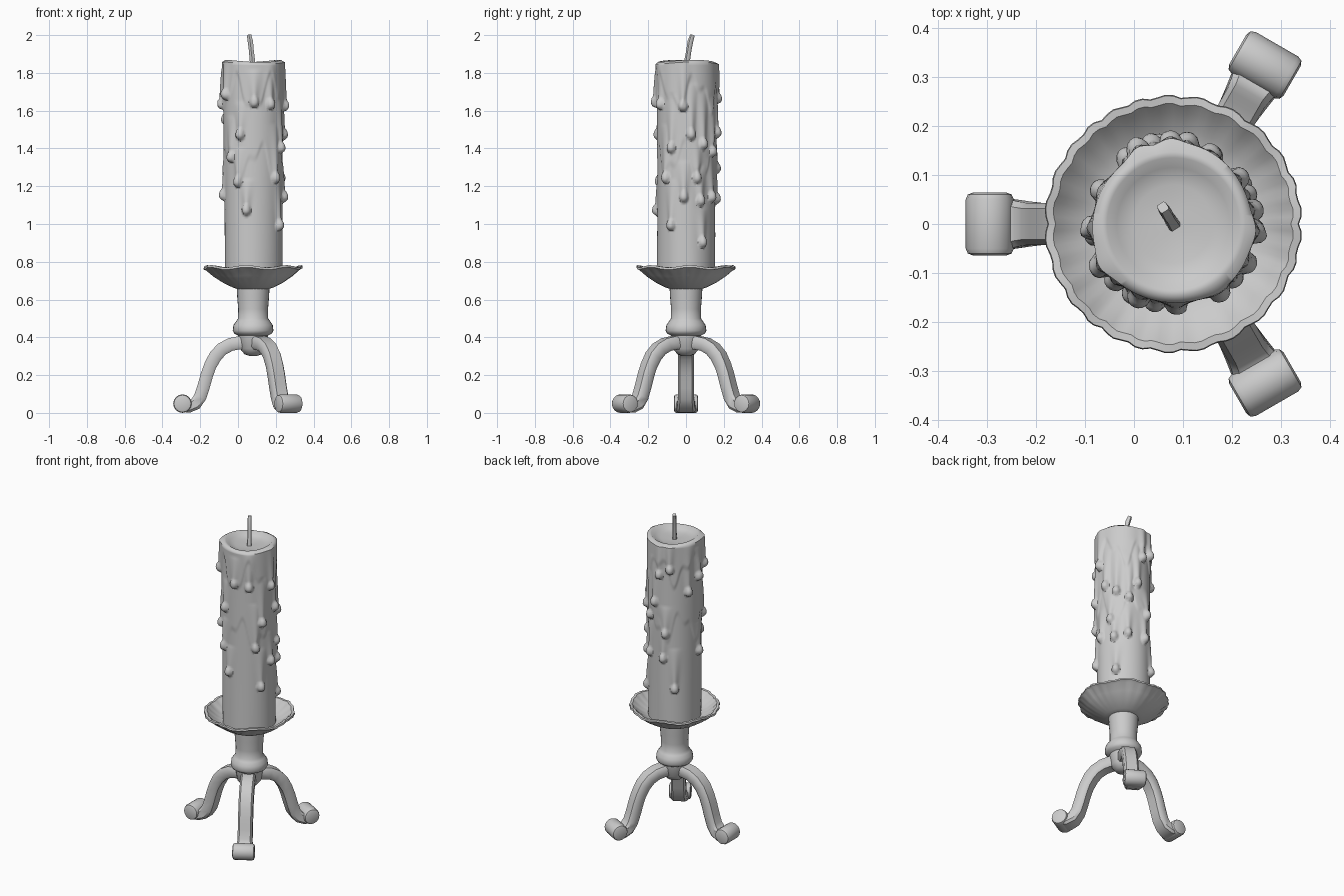
import bpy, bmesh, math, random
from mathutils import Vector, Matrix

random.seed(4)
if "Cube" in bpy.data.objects:
    bpy.data.objects.remove(bpy.data.objects["Cube"])

AXIS = Vector((0.08, 0, 0))

grey = bpy.data.materials.new("light grey")
grey.use_nodes = True
color = (0.6, 0.6, 0.6, 1)
grey.diffuse_color = color
grey.node_tree.nodes["Principled BSDF"].inputs["Base Color"].default_value = color


def finish(bm, name, angle=40):
    """Turn a bmesh into a shaded object standing on the candlestick axis."""
    bmesh.ops.recalc_face_normals(bm, faces=bm.faces)
    mesh = bpy.data.meshes.new(name)
    bm.to_mesh(mesh)
    bm.free()
    mesh.materials.append(grey)
    obj = bpy.data.objects.new(name, mesh)
    obj.location = AXIS
    bpy.context.collection.objects.link(obj)
    bpy.ops.object.select_all(action='DESELECT')
    obj.select_set(True)
    bpy.context.view_layer.objects.active = obj
    bpy.ops.object.shade_smooth_by_angle(angle=math.radians(angle))
    return obj


def skin(bm, rings):
    """Join successive closed rings of points and cap both ends."""
    rows = [[bm.verts.new(p) for p in ring] for ring in rings]
    for a, b in zip(rows, rows[1:]):
        for i in range(len(a)):
            j = (i + 1) % len(a)
            bm.faces.new((a[i], a[j], b[j], b[i]))
    bm.faces.new(rows[0])
    bm.faces.new(rows[-1])


def lathe(name, profile, sides, warp=None, angle=40):
    """Revolve (radius, height) points; warp may alter each point."""
    rings = []
    for r, z in profile:
        ring = []
        for i in range(sides):
            a = math.tau * i / sides
            rr, zz = warp(a, r, z) if warp else (r, z)
            ring.append((rr * math.cos(a), rr * math.sin(a), zz))
        rings.append(ring)
    bm = bmesh.new()
    skin(bm, rings)
    return finish(bm, name, angle)


# Turned stem with its collar and the knob under the legs
lathe("stem", [(0.015, 0.3), (0.045, 0.31), (0.07, 0.34), (0.08, 0.41), (0.1, 0.42),
               (0.108, 0.435), (0.104, 0.465), (0.09, 0.485), (0.08, 0.5), (0.079, 0.55),
               (0.084, 0.61), (0.088, 0.68)], 28)


# Drip dish with a scalloped rim
def scallop(a, r, z):
    k = max(0, (r - 0.15) / 0.11)
    wave = abs(math.sin(a * 13 + 0.6 * math.sin(3 * a)))
    return r + k * (0.008 * wave - 0.004), z + k * 0.006 * math.sin(a * 7 + 1)


lathe("drip_dish", [(0.08, 0.655), (0.11, 0.665), (0.16, 0.69), (0.21, 0.725), (0.245, 0.757),
                    (0.26, 0.765), (0.258, 0.776), (0.243, 0.776), (0.225, 0.757),
                    (0.19, 0.73), (0.15, 0.712), (0.05, 0.71)], 104, scallop)

# Wax drips: angle in degrees and height of the drop
drips = [(-178, 1.63), (-115, 1.47), (-136, 1.35), (-120, 1.22), (-103, 1.07), (-56, 1.63),
         (-5, 1.62), (-42, 1.24), (-28, 1.4), (-4, 1.14), (-30, 0.99), (22, 1.24), (34, 0.9),
         (-88, 1.64), (-172, 1.15), (92, 1.66), (80, 1.48), (35, 1.42), (62, 1.38),
         (30, 1.12), (60, 1.14), (100, 1.13), (10, 1.47), (115, 1.7), (155, 1.55),
         (105, 1.29), (125, 0.94), (-150, 1.68)]
runs = [(math.radians(a), z, random.uniform(0.16, 0.32)) for a, z in drips]


def wax(a, r, z):
    if r < 0.15:                                   # melted hollow at the top
        return r, z + 0.006 * math.sin(2 * a + 1) * r / 0.15
    # Layers of run wax with ragged lower edges
    bump = 0.003 * math.sin(3 * a + z * 2)
    for level, amp, phase in ((1.68, 0.006, 0), (1.32, 0.004, 2)):
        edge = level + 0.07 * math.sin(5 * a + phase) + 0.04 * math.sin(11 * a + phase)
        bump += amp * min(1, max(0, (z - edge) / 0.03))
    # Each run is a thin trail that ends in a round drop
    drop = 0
    for da, dz, length in runs:
        across = ((a - da + math.pi) % math.tau - math.pi) * 0.155
        up = z - dz
        if abs(across) > 0.08 or up < -0.06 or up > length:
            continue
        tall = 0.026 if up < 0 else 0.042
        bulb = 0.031 * math.sqrt(max(0, 1 - (across / 0.024) ** 2 - (up / tall) ** 2))
        trail = 0
        if up > 0:
            fade = 1 - up / length
            width = 0.014 + 0.018 * (1 - fade)
            trail = 0.016 * fade ** 0.6 * math.exp(-(across / width) ** 2)
        drop = max(drop, bulb, trail)
    sag = 0.006 * math.sin(2 * a + 1) if z > 1.84 else 0
    return r + bump + drop, z + sag


ROWS = 110
side = [(0.153, 0.705 + 1.135 * i / ROWS) for i in range(ROWS + 1)]
top = [(0.153, 1.852), (0.147, 1.863), (0.135, 1.862), (0.115, 1.845), (0.08, 1.834), (0.02, 1.83)]
lathe("candle", side + top, 150, wax, 55)


def sweep(name, path, thick, width, sides=None):
    """Sweep a chamfered bar along a path in the local xz plane."""
    rings = []
    for i, (x, z) in enumerate(path):
        p, q = path[max(i - 1, 0)], path[min(i + 1, len(path) - 1)]
        t = Vector((q[0] - p[0], 0, q[1] - p[1])).normalized()
        n = Vector((-t.z, 0, t.x))
        w, h = width[i] / 2, thick[i] / 2
        outline = [(w, h * 0.6), (w * 0.75, h), (-w * 0.75, h), (-w, h * 0.6),
                   (-w, -h * 0.6), (-w * 0.75, -h), (w * 0.75, -h), (w, -h * 0.6)]
        rings.append([Vector((x, v, z)) + n * u for v, u in outline])
    bm = bmesh.new()
    skin(bm, rings)
    return finish(bm, name)


# Three arched legs, each ending in a rolled foot
leg_path = [(0.0, 0.365), (0.07, 0.372), (0.12, 0.362), (0.165, 0.338), (0.2, 0.3), (0.227, 0.25),
            (0.245, 0.2), (0.262, 0.14), (0.28, 0.085), (0.305, 0.048), (0.34, 0.034), (0.375, 0.035)]
count = len(leg_path)
thick = [0.07] * 5 + [0.066] * (count - 6) + [0.06]
width = [0.085] * (count - 3) + [0.092, 0.105, 0.12]
for label, degrees in (("right", 180), ("back_left", 60), ("front_left", -60)):
    turn = math.radians(degrees)
    leg = sweep(label + "_leg", leg_path, thick, width)
    leg.rotation_euler.z = turn

    bm = bmesh.new()
    bmesh.ops.create_cone(bm, cap_ends=True, segments=16, radius1=0.049, radius2=0.049, depth=0.128)
    rims = [e for e in bm.edges if any(len(f.verts) > 4 for f in e.link_faces)]
    bmesh.ops.bevel(bm, geom=rims, offset=0.014, segments=2, affect='EDGES', profile=0.5)
    move = Matrix.Translation((0.374, 0, 0.049)) @ Matrix.Rotation(math.pi / 2, 4, 'X')
    bmesh.ops.transform(bm, matrix=move, verts=bm.verts)
    foot = finish(bm, label + "_foot")
    foot.rotation_euler.z = turn

# Bent wick
wick_path = [(0.0, 1.82), (0.008, 1.87), (0.018, 1.92), (0.027, 1.965), (0.04, 2.0)]
wick = sweep("wick", wick_path, [0.026, 0.024, 0.022, 0.024, 0.02], [0.026, 0.024, 0.022, 0.024, 0.02])
wick.rotation_euler.z = math.radians(122)
